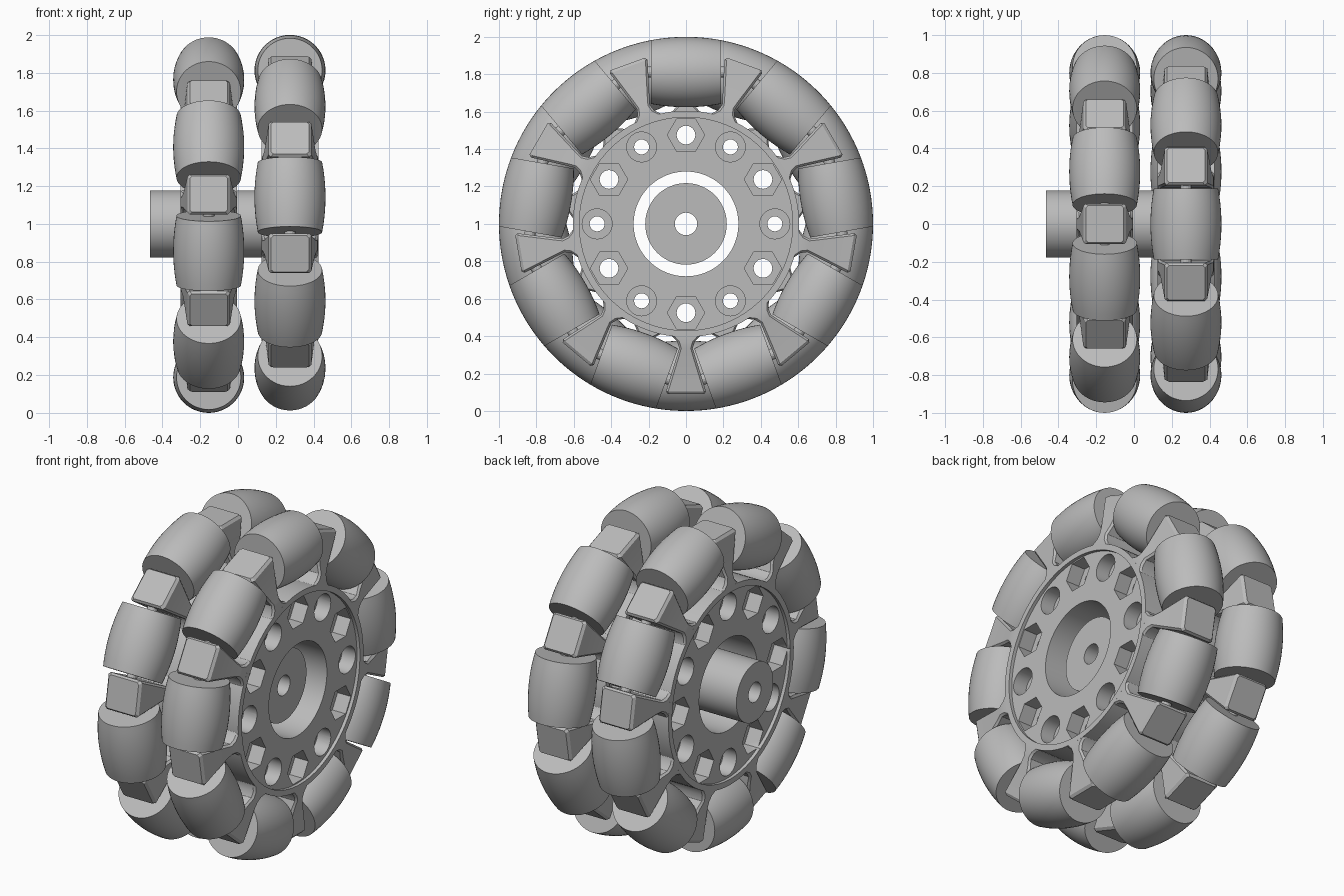
import bpy, bmesh
from math import cos, sin, pi, radians, sqrt
from mathutils import Matrix, Vector

cube = bpy.data.objects.get("Cube")
if cube:
    bpy.data.objects.remove(cube)

grey = bpy.data.materials.new("plain grey")
grey.use_nodes = True
grey.diffuse_color = (0.5, 0.5, 0.5, 1)
grey.node_tree.nodes["Principled BSDF"].inputs["Base Color"].default_value = (0.5, 0.5, 0.5, 1)


def add(name, mesh, matrix=Matrix()):
    ob = bpy.data.objects.new(name, mesh)
    ob.matrix_world = matrix
    bpy.context.collection.objects.link(ob)
    return ob


def finish(bm, name):
    bmesh.ops.recalc_face_normals(bm, faces=bm.faces[:])
    mesh = bpy.data.meshes.new(name)
    bm.to_mesh(mesh)
    bm.free()
    mesh.materials.append(grey)
    return mesh


def smooth(ob):
    bpy.ops.object.select_all(action='DESELECT')
    ob.select_set(True)
    bpy.context.view_layer.objects.active = ob
    bpy.ops.object.shade_smooth_by_angle(angle=radians(30))


def lathe(name, profile, steps):
    """Closed (x, radius) outline turned round the x axis."""
    bm = bmesh.new()
    rings = [[bm.verts.new((x, r * cos(2 * pi * k / steps), r * sin(2 * pi * k / steps)))
              for k in range(steps)] for x, r in profile]
    for a, b in zip(rings, rings[1:] + rings[:1]):
        for k in range(steps):
            j = (k + 1) % steps
            bm.faces.new((a[k], a[j], b[j], b[k]))
    return finish(bm, name)


def prism(bm, x0, x1, cy, cz, r, sides):
    """Solid prism along x, added to bm."""
    ends = [[bm.verts.new((x, cy + r * cos(2 * pi * k / sides), cz + r * sin(2 * pi * k / sides)))
             for k in range(sides)] for x in (x0, x1)]
    for ring in ends:
        bm.faces.new(ring)
    for k in range(sides):
        j = (k + 1) % sides
        bm.faces.new((ends[0][k], ends[0][j], ends[1][j], ends[1][k]))


def cut(ob, bm):
    cutter = add("cutter", finish(bm, "cutter"))
    cutter.hide_render = True
    mod = ob.modifiers.new("cut", 'BOOLEAN')
    mod.operation = 'DIFFERENCE'
    mod.solver = 'EXACT'
    mod.object = cutter
    bpy.context.view_layer.objects.active = ob
    bpy.ops.object.modifier_apply(modifier=mod.name)
    bpy.data.objects.remove(cutter)


# Hub: rimmed disc with a wide bore, bolt holes and alternating hex / round pockets
half, face = 0.15, 0.13
hub = add("hub_right", lathe("hub", [
    (-face, 0.28), (face, 0.28), (face, 0.57), (half, 0.57),
    (half, 0.605), (-half, 0.605), (-half, 0.57), (-face, 0.57)], 96))
holes, pockets = bmesh.new(), bmesh.new()
for i in range(12):
    a = pi / 2 + i * pi / 6
    y, z = 0.475 * cos(a), 0.475 * sin(a)
    prism(holes, -0.3, 0.3, y, z, 0.05 if i % 2 == 0 else 0.04, 24)
    for side in (1, -1):
        is_hex = (i % 2 == 0) == (side == 1)
        prism(pockets, side * 0.04, side * 0.2, y, z,
              0.1 if is_hex else 0.08, 6 if is_hex else 32)
cut(hub, pockets)
cut(hub, holes)
smooth(hub)

# Roller: barrel whose side follows the wheel's outer circle
axis_r, length = 0.812, 0.187
steps = [length * (k / 5 - 1) for k in range(11)]
barrel = [(x, sqrt(1 - x * x) - axis_r) for x in steps]
roller_mesh = lathe("roller", [(-length, 0.03)] + barrel + [(length, 0.03)], 48)

# Axle pin through each roller
pin_mesh = lathe("axle_pin", [(-0.21, 0.001), (-0.21, 0.03), (0.21, 0.03), (0.21, 0.001)], 16)

# Spoke: flared foot, narrow neck and widening head, as (radius, half width, half depth)
bm = bmesh.new()
sections = [(0.575, 0.11, 0.15), (0.6, 0.075, 0.15), (0.63, 0.047, 0.149),
            (0.665, 0.036, 0.145), (0.71, 0.05, 0.135),
            (0.895, 0.107, 0.113), (0.91, 0.097, 0.1)]
rings = []
for r, w, d in sections:
    c = min(0.012, w * 0.3)
    outline = [(w, d - c), (w - c, d), (c - w, d), (-w, d - c),
               (-w, c - d), (c - w, -d), (w - c, -d), (w, c - d)]
    rings.append([bm.verts.new((x, r, z)) for x, z in outline])
for a, b in zip(rings, rings[1:]):
    for k in range(8):
        j = (k + 1) % 8
        bm.faces.new((a[k], a[j], b[j], b[k]))
bm.faces.new(rings[0])
bm.faces.new(rings[-1])
spoke_mesh = finish(bm, "spoke")


def spot(cx, angle, radius):
    """Frame on the wheel: local x tangential, y radial, z along the axle."""
    radial = Vector((0, cos(angle), sin(angle)))
    tangent = Vector((0, -sin(angle), cos(angle)))
    m = Matrix((tangent, radial, Vector((-1, 0, 0)))).transposed().to_4x4()
    m.translation = Vector((cx, 0, 1)) + radial * radius
    return m


# Two wheels, one turned by half a roller pitch
pitch = 2 * pi / 9
for label, cx, start in (("right", 0.275, pi / 2), ("left", -0.155, -pi / 2)):
    place = Matrix.Translation((cx, 0, 1))
    if label == "right":
        hub.matrix_world = place
    else:
        add("hub_left", hub.data, place)
    for i in range(9):
        a = start + i * pitch
        roller = add(f"roller_{label}_{i + 1}", roller_mesh, spot(cx, a, axis_r))
        add(f"axle_pin_{label}_{i + 1}", pin_mesh, spot(cx, a, axis_r))
        spoke = add(f"spoke_{label}_{i + 1}", spoke_mesh, spot(cx, a + pitch / 2, 0))
smooth(roller)
smooth(spoke)

# Central shaft with a bore and a wider end
shaft = add("shaft", lathe("shaft", [
    (-0.465, 0.06), (-0.465, 0.178), (0.16, 0.178), (0.16, 0.218),
    (0.31, 0.218), (0.31, 0.06)], 64), Matrix.Translation((0, 0, 1)))
smooth(shaft)
